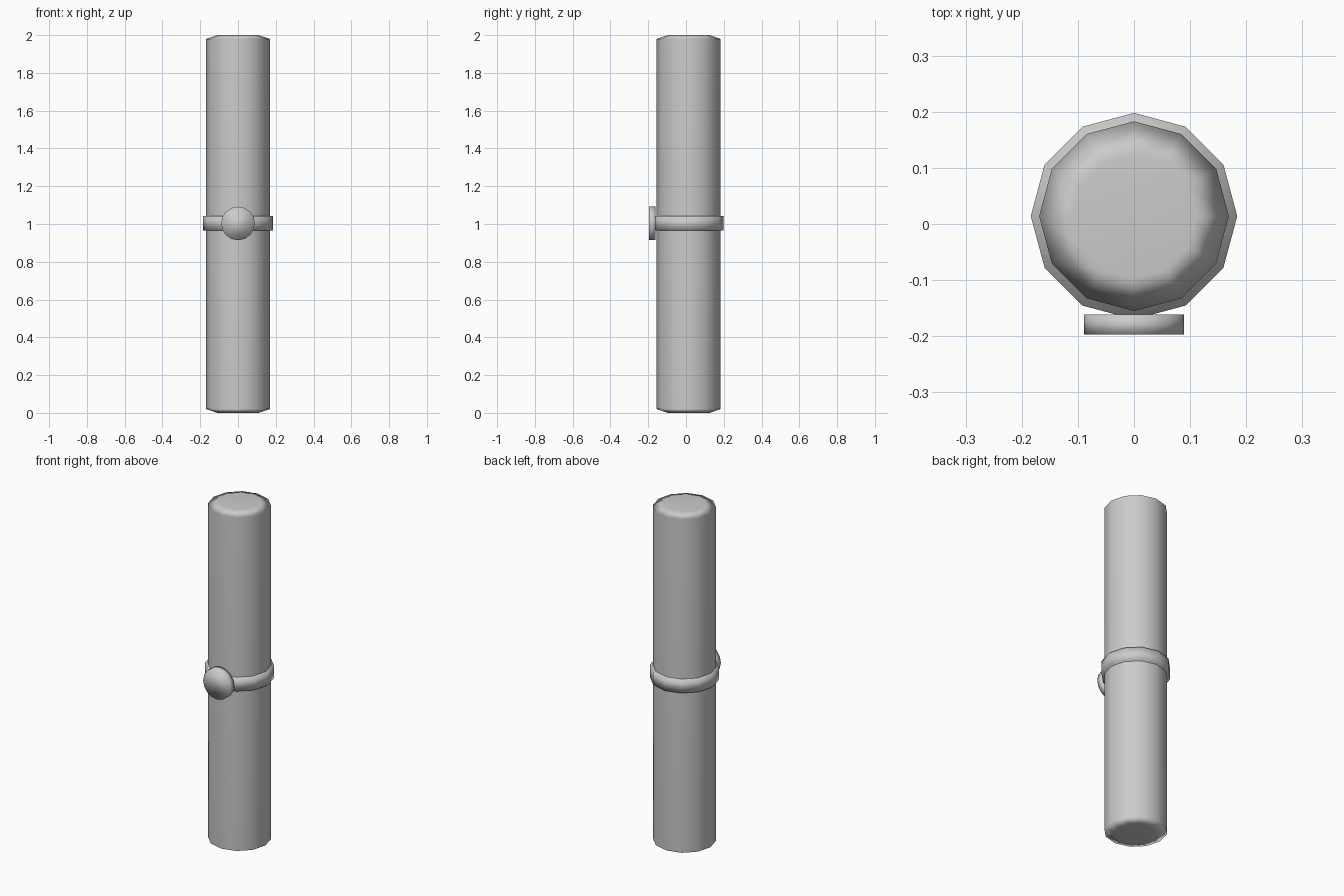
import bpy
import bmesh
from math import cos, sin, tau
from mathutils import Matrix

cube = bpy.data.objects.get("Cube")
if cube:
    bpy.data.objects.remove(cube, do_unlink=True)

AXIS_Y = 0.014

grey = bpy.data.materials.new("plain grey")
grey.use_nodes = True
colour = (0.6, 0.6, 0.6, 1)
grey.diffuse_color = colour
grey.node_tree.nodes["Principled BSDF"].inputs["Base Color"].default_value = colour


def lathe(name, profile, sides, matrix):
    """Closed solid turned from (radius, height) points, capped at both ends."""
    bm = bmesh.new()
    rings = [[bm.verts.new((r * cos(tau * i / sides), r * sin(tau * i / sides), z))
              for i in range(sides)] for r, z in profile]
    for low, high in zip(rings, rings[1:]):
        for i in range(sides):
            j = (i + 1) % sides
            bm.faces.new((low[i], low[j], high[j], high[i]))
    bm.faces.new(rings[0][::-1])
    bm.faces.new(rings[-1])
    for face in bm.faces:
        face.smooth = True
    bm.transform(matrix)
    mesh = bpy.data.meshes.new(name)
    bm.to_mesh(mesh)
    bm.free()
    mesh.materials.append(grey)
    obj = bpy.data.objects.new(name, mesh)
    bpy.context.collection.objects.link(obj)
    return obj


upright = Matrix.Translation((0, AXIS_Y, 0))

# Long post with shallow chamfered ends, shading held straight along the sides
post = lathe("post", [(0.11, 0), (0.169, 0.02), (0.169, 1.98), (0.11, 2)], 12, upright)
post.modifiers.new("straight shading", "WEIGHTED_NORMAL")

# Band around the middle
lathe("band", [(0.184, 0.966), (0.184, 1.042)], 12, upright)

# Round button on the front of the band
facing_front = Matrix.Translation((0, -0.161, 1.003)) @ Matrix.Rotation(tau / 4, 4, "X")
lathe("button", [(0.089, 0), (0.089, 0.036)], 16, facing_front)
